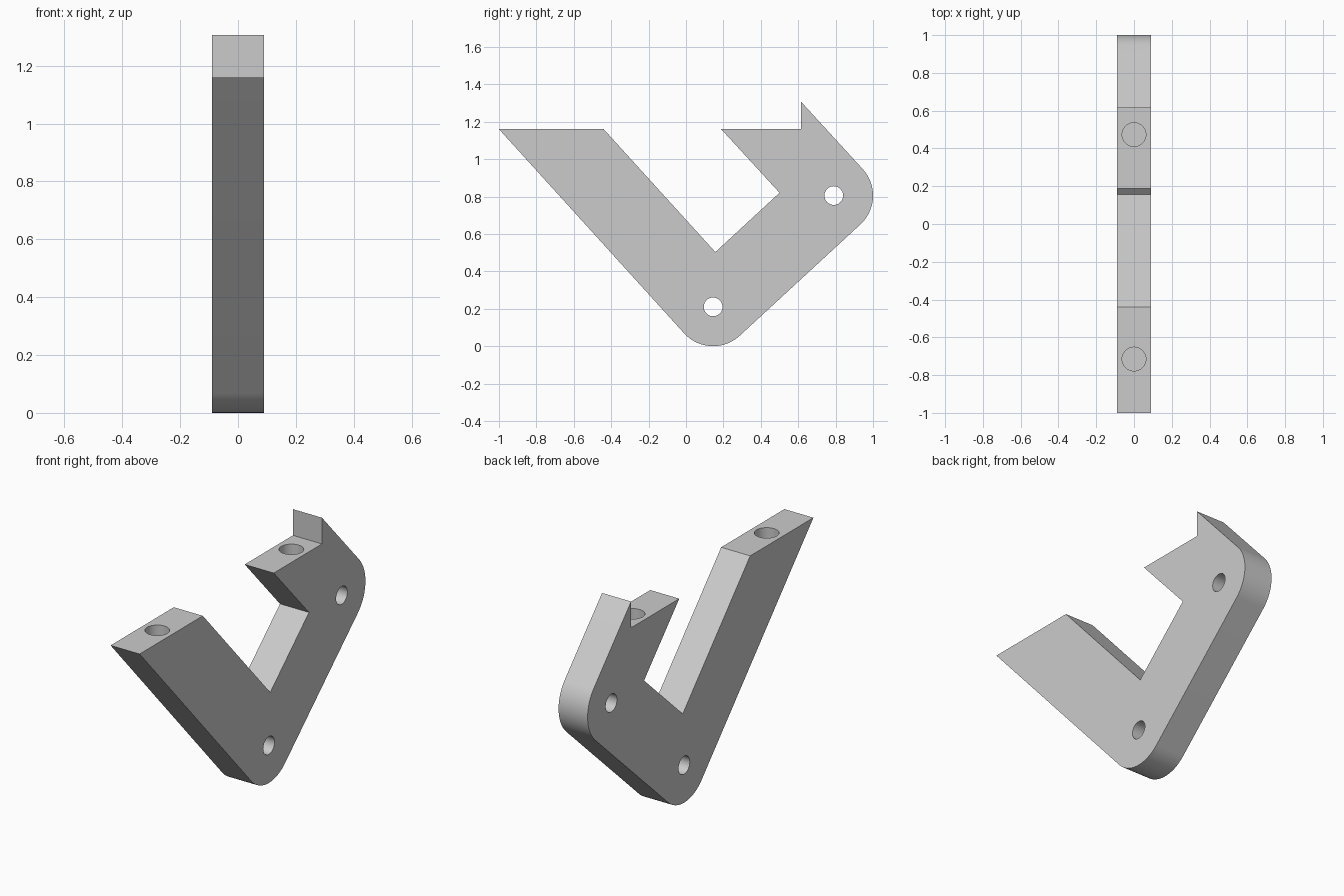
import bpy
import bmesh
from math import atan2, cos, sin, pi, radians
from mathutils import Matrix, Vector

cube = bpy.data.objects.get("Cube")
if cube:
    bpy.data.objects.remove(cube, do_unlink=True)

HALF_WIDTH = 0.09
TOP = 1.16
CORNER_RADIUS = 0.21
LOWER_PIVOT = (0.145, 0.21)
UPPER_PIVOT = (0.79, 0.805)

grey = bpy.data.materials.new("light_grey")
grey.use_nodes = True
grey.diffuse_color = (0.6, 0.6, 0.6, 1)
grey.node_tree.nodes["Principled BSDF"].inputs["Base Color"].default_value = grey.diffuse_color


def arc(centre, start, end, steps=20):
    """Points of a rounded corner in the side plane (y, z)."""
    angles = [start + (end - start) * i / steps for i in range(steps + 1)]
    return [(centre[0] + CORNER_RADIUS * cos(a), centre[1] + CORNER_RADIUS * sin(a))
            for a in angles]


def make_object(name, bm):
    bmesh.ops.recalc_face_normals(bm, faces=bm.faces)
    mesh = bpy.data.meshes.new(name)
    bm.to_mesh(mesh)
    bm.free()
    mesh.materials.append(grey)
    obj = bpy.data.objects.new(name, mesh)
    bpy.context.collection.objects.link(obj)
    return obj


def drill(target, name, location, radius, depth, rotation):
    """Cut a round hole with a hidden cylinder."""
    bm = bmesh.new()
    bmesh.ops.create_cone(bm, cap_ends=True, segments=40, radius1=radius,
                          radius2=radius, depth=depth,
                          matrix=Matrix.Translation(Vector(location)) @ rotation)
    cutter = make_object(name, bm)
    cutter.hide_render = True
    cutter.hide_set(True)
    cut = target.modifiers.new(name, 'BOOLEAN')
    cut.operation = 'DIFFERENCE'
    cut.solver = 'EXACT'
    cut.object = cutter
    return cutter


# Side outline: long arm, inner notch, hooked tip, then the two rounded corners
arm_normal = atan2(0.674, 0.738)
base_normal = atan2(-0.735, 0.678)
outline = [(-1, TOP), (-0.44, TOP), (0.157, 0.503), (0.5, 0.82),
           (0.188, TOP), (0.615, TOP), (0.615, 1.307)]
outline += arc(UPPER_PIVOT, arm_normal, base_normal)
outline += arc(LOWER_PIVOT, base_normal, arm_normal - pi)

bm = bmesh.new()
side = bm.faces.new([bm.verts.new((-HALF_WIDTH, y, z)) for y, z in outline])
extruded = bmesh.ops.extrude_face_region(bm, geom=[side])["geom"]
bmesh.ops.translate(bm, vec=(2 * HALF_WIDTH, 0, 0),
                    verts=[v for v in extruded if isinstance(v, bmesh.types.BMVert)])
bracket = make_object("bracket", bm)

# Pivot holes through the sides, and blind holes in the two top pads
across = Matrix.Rotation(pi / 2, 4, 'Y')
upright = Matrix.Identity(4)
cutters = [drill(bracket, "pivot_hole_cutter", (0, *pivot), 0.05, 1, across)
           for pivot in (LOWER_PIVOT, UPPER_PIVOT)]
cutters += [drill(bracket, "pad_hole_cutter", (0, y, TOP), 0.063, 0.3, upright)
            for y in (-0.715, 0.473)]

# Apply the cuts and discard the helpers
bpy.ops.object.select_all(action='DESELECT')
bracket.select_set(True)
bpy.context.view_layer.objects.active = bracket
for modifier in list(bracket.modifiers):
    bpy.ops.object.modifier_apply(modifier=modifier.name)
for cutter in cutters:
    bpy.data.objects.remove(cutter, do_unlink=True)
bpy.ops.object.shade_smooth_by_angle(angle=radians(30))
